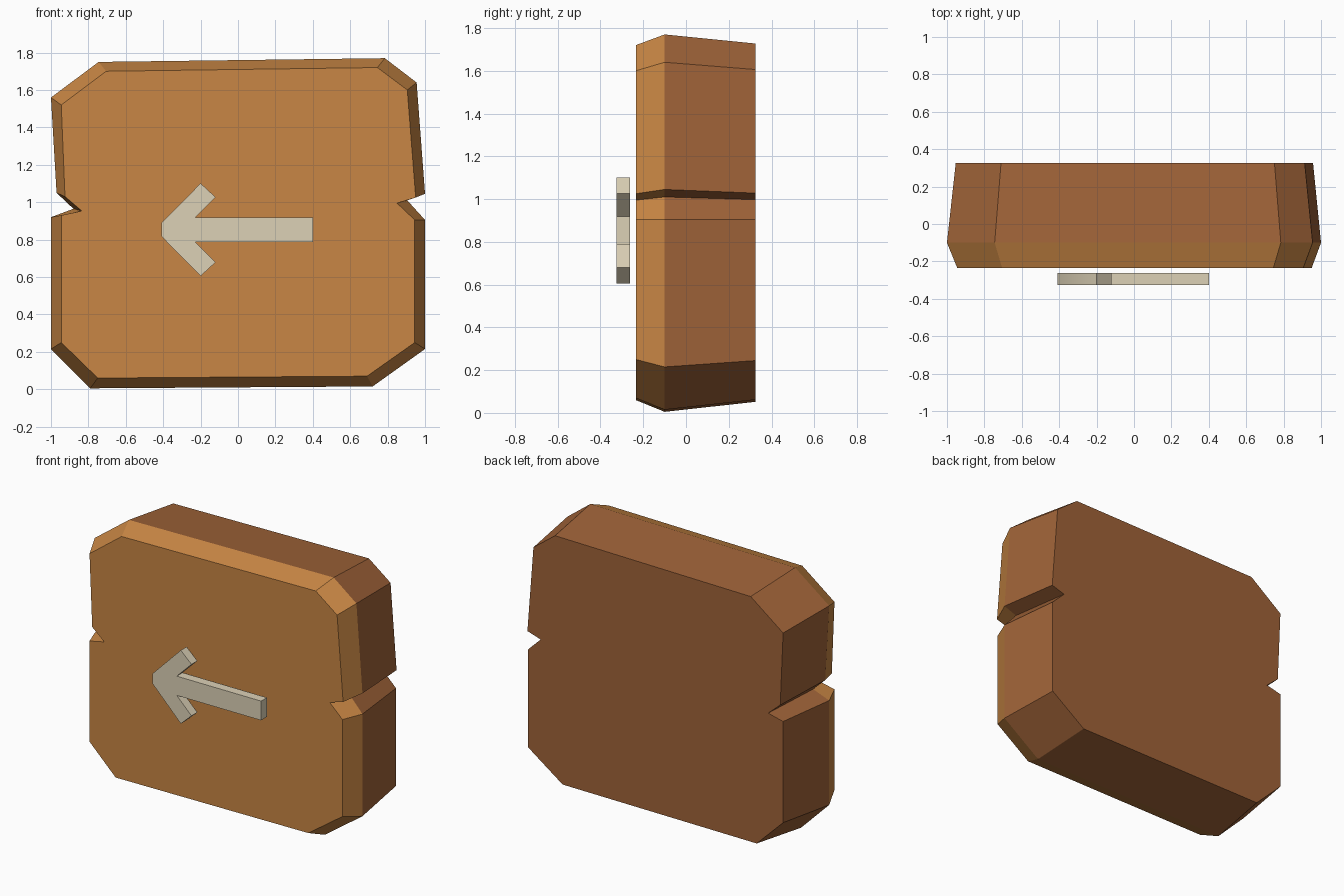
import bpy, bmesh
from mathutils import Vector

cube = bpy.data.objects.get("Cube")
if cube:
    bpy.data.objects.remove(cube)


def material(name, rgb):
    m = bpy.data.materials.new(name)
    m.use_nodes = True
    m.diffuse_color = (*rgb, 1)
    m.node_tree.nodes["Principled BSDF"].inputs["Base Color"].default_value = (*rgb, 1)
    return m


light_wood = material("light wood", (0.58, 0.24, 0.058))
dark_wood = material("dark wood", (0.35, 0.125, 0.04))
pale_stone = material("pale paint", (0.72, 0.64, 0.47))


def loft(name, sections, materials):
    """Join matching (x, z) outlines placed at increasing y, capped at both ends."""
    bm = bmesh.new()
    rings = [[bm.verts.new((x, y, z)) for x, z in outline] for y, outline in sections]
    n = len(rings[0])
    for a, b in zip(rings, rings[1:]):
        for i in range(n):
            j = (i + 1) % n
            bm.faces.new((a[i], a[j], b[j], b[i]))
    bm.faces.new(rings[0])
    bm.faces.new(rings[-1][::-1])
    bmesh.ops.recalc_face_normals(bm, faces=bm.faces)
    mesh = bpy.data.meshes.new(name)
    bm.to_mesh(mesh)
    bm.free()
    for m in materials:
        mesh.materials.append(m)
    obj = bpy.data.objects.new(name, mesh)
    bpy.context.collection.objects.link(obj)
    return obj


# Board: chipped plank, widest at the bevel line and tapering to the back
front = [(-.75, .06), (.69, .07), (.945, .25), (.945, .905), (.85, .995),
         (.95, 1.025), (.905, 1.6), (.745, 1.72), (-.705, 1.7), (-.945, 1.52),
         (-.925, 1.03), (-.835, .953), (-.945, .93), (-.945, .25)]
middle = [(-.79, .005), (.72, .015), (1, .215), (1, .905), (.905, 1.01),
          (1, 1.045), (.955, 1.64), (.785, 1.77), (-.745, 1.75), (-1, 1.56),
          (-.97, 1.05), (-.88, .965), (-1, .92), (-1, .215)]
back = [Vector(m).lerp(Vector(f), .85) for m, f in zip(middle, front)]
bevel_y = -.10
board = loft("sign_board", [(-.235, front), (bevel_y, middle), (.325, back)],
             [light_wood, dark_wood])

# Front and its bevel are light, sides and back are dark
for p in board.data.polygons:
    p.material_index = int(p.center.y > bevel_y)

# Arrow: upper half outline mirrored about its centre line
axis = .853
half = [(-.41, .035), (-.2, .248), (-.12, .174), (-.23, .065), (.4, .065)]
outline = [(x, axis + h) for x, h in half] + [(x, axis - h) for x, h in reversed(half)]
arrow = loft("arrow", [(-.325, outline), (-.263, outline)], [pale_stone])

bpy.ops.object.select_all(action='DESELECT')
arrow.select_set(True)
bpy.context.view_layer.objects.active = arrow
bpy.ops.object.shade_smooth_by_angle(angle=.9)
